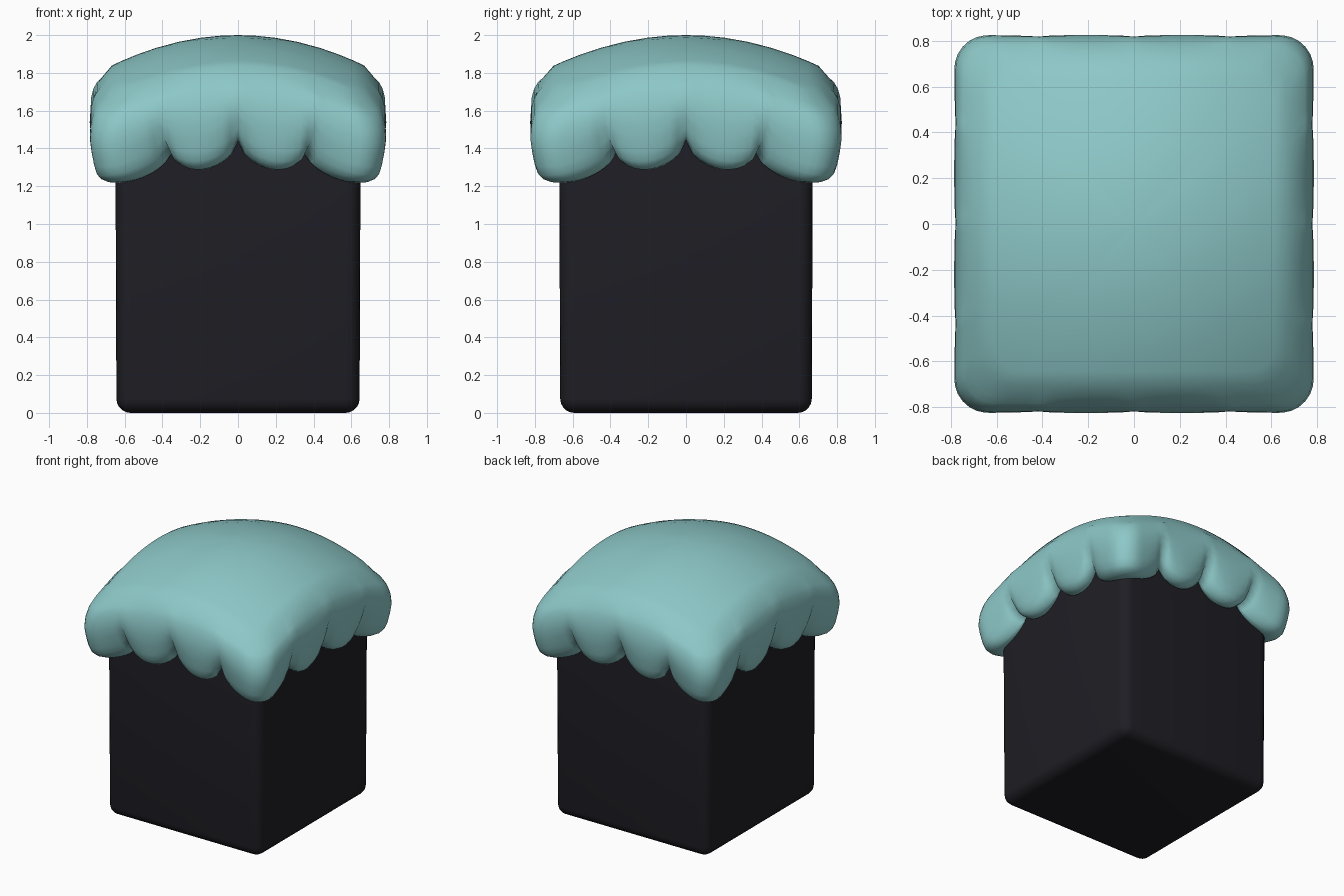
import bpy, bmesh
from math import pi, sin, cos

if "Cube" in bpy.data.objects:
    bpy.data.objects.remove(bpy.data.objects["Cube"])


def finish(bm, name, color):
    bmesh.ops.recalc_face_normals(bm, faces=bm.faces)
    me = bpy.data.meshes.new(name)
    bm.to_mesh(me)
    bm.free()
    for p in me.polygons:
        p.use_smooth = True
    ob = bpy.data.objects.new(name, me)
    bpy.context.collection.objects.link(ob)
    mat = bpy.data.materials.new(name + "_color")
    mat.diffuse_color = color
    mat.use_nodes = True
    mat.node_tree.nodes["Principled BSDF"].inputs["Base Color"].default_value = mat.diffuse_color
    me.materials.append(mat)
    return ob


# dark rounded block, very slightly narrower at the foot
bm = bmesh.new()
bmesh.ops.create_cube(bm, size=1)
for v in bm.verts:
    k = 0.99 if v.co.z < 0 else 1.0
    v.co = (v.co.x * 1.30 * k, v.co.y * 1.345 * k, (v.co.z + 0.5) * 1.7)
bmesh.ops.bevel(bm, geom=bm.edges[:], offset=0.075, segments=5, profile=0.5,
                affect='EDGES', clamp_overlap=True)
finish(bm, "body", (0.013, 0.013, 0.018, 1))

# draped cap: rounded-rectangle outline with scalloped lobes
HX, HY, R = 0.785, 0.825, 0.15
ARC = pi * R / 2
LENGTH = (HY - R) + ARC + (HX - R)


def outline(s):
    """Point at distance s along one quadrant, from (HX, 0) to (0, HY)."""
    if s < HY - R:
        return HX, s
    s -= HY - R
    if s < ARC:
        return HX - R + R * cos(s / R), HY - R + R * sin(s / R)
    return HX - R - (s - ARC), HY


# lobes of one quadrant: start, end, cusp heights, drop, steps
LOBES = [(0, 0.44, 1.44, 1.39, 0.125, 10),
         (0.44, LENGTH - 0.42, 1.39, 1.39, 0.17, 18),
         (LENGTH - 0.42, LENGTH, 1.39, 1.44, 0.125, 10)]
quad = []
for a, b, za, zb, drop, n in LOBES:
    for i in range(n):
        f = i / n
        bulge = sin(pi * f) ** 0.55
        x, y = outline(a + (b - a) * f)
        quad.append((x, y, bulge, za + (zb - za) * f - drop * bulge))
end = (0, HY, 0, 1.44)
half = quad + [end] + [(-x, y, k, z) for x, y, k, z in reversed(quad)]
ring = half[:-1] + [(-x, -y, k, z) for x, y, k, z in half[:-1]]


def dome(x, y):
    return 2.0 - 0.36 * x * x - 0.33 * y * y


DOME = [0.12, 0.25, 0.4, 0.55, 0.68, 0.78, 0.85]
WALL = [(0, 0.915), (0.08, 0.95), (0.18, 0.975), (0.32, 0.993), (0.48, 1.0),
        (0.64, 0.99), (0.8, 0.975), (0.91, 0.957), (0.97, 0.93), (1, 0.89)]

bm = bmesh.new()
rows = []
for s in DOME:
    rows.append([bm.verts.new((x * s, y * s, dome(x * s, y * s))) for x, y, _, _ in ring])
for g, s in WALL:
    row = []
    for x, y, k, bottom in ring:
        top = dome(x * 0.915, y * 0.915) - 0.035
        c = s - (1 - k) * 0.08 * g ** 3
        row.append(bm.verts.new((x * c, y * c, top + (bottom - top) * g)))
    rows.append(row)
# underside tucked into the body
for s, dz in ((0.84, 0.0), (0.79, 0.03)):
    row = []
    for x, y, k, bottom in ring:
        c = min(s, 0.89 - (1 - k) * 0.08)
        row.append(bm.verts.new((x * c, y * c, bottom + dz)))
    rows.append(row)
n = len(ring)
for r0, r1 in zip(rows, rows[1:]):
    for i in range(n):
        j = (i + 1) % n
        bm.faces.new((r0[i], r0[j], r1[j], r1[i]))
tip = bm.verts.new((0, 0, 2.0))
for i in range(n):
    bm.faces.new((tip, rows[0][i], rows[0][(i + 1) % n]))
finish(bm, "scalloped_cap", (0.27, 0.58, 0.58, 1))
